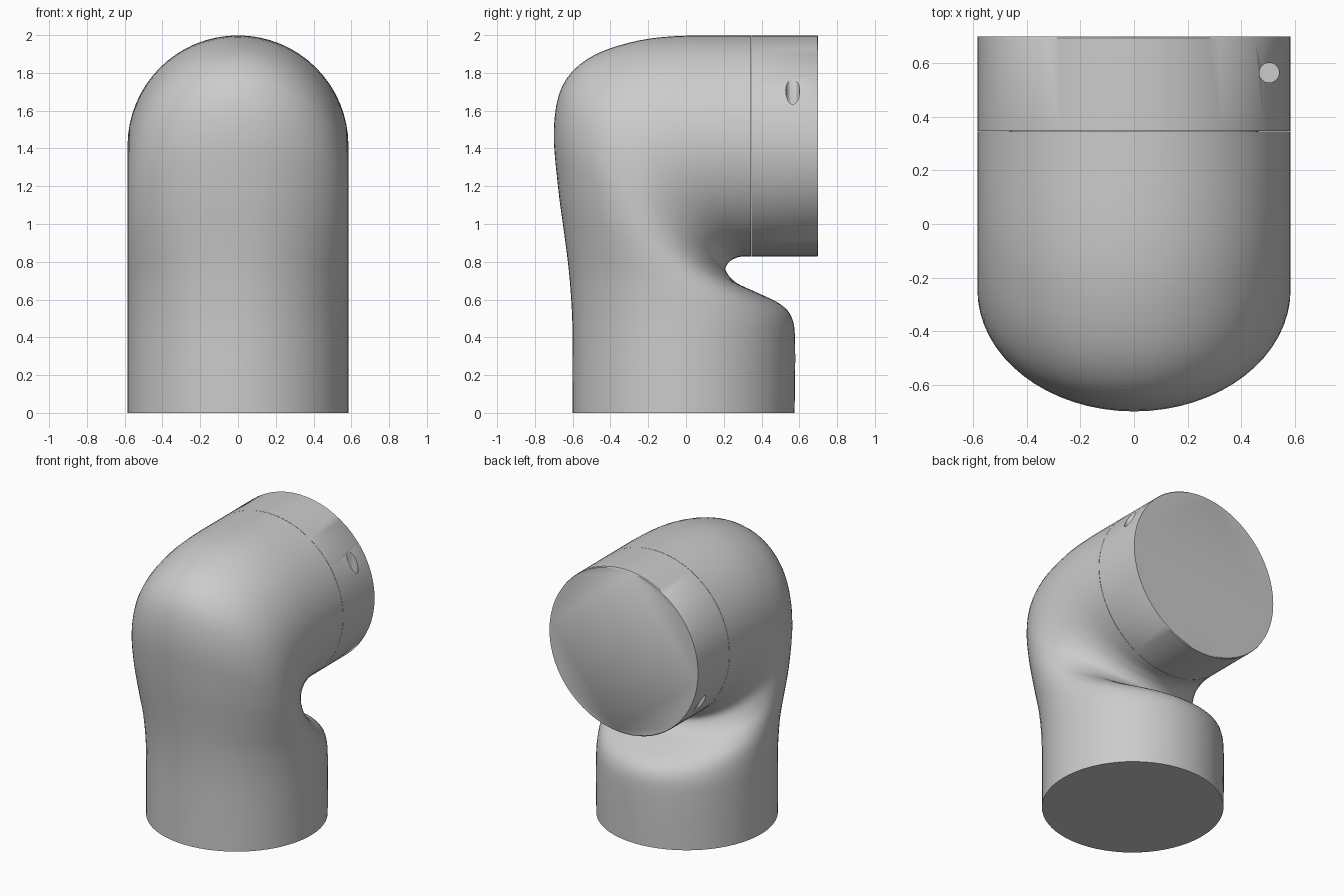
import bpy, bmesh, math
from mathutils import Vector

if "Cube" in bpy.data.objects:
    bpy.data.objects.remove(bpy.data.objects["Cube"])

R, ZC, SIDES, STEPS = 0.585, 1.413, 64, 4

# Paired profile points of the bend: outer (y, z), inner (y, z)
PAIRS = [
    (-.60, 0, .575, 0), (-.60, .36, .578, .36), (-.605, .55, .562, .50),
    (-.62, .75, .50, .575), (-.645, .95, .38, .635), (-.678, 1.2, .265, .69),
    (-.70, 1.5, .21, .755), (-.655, 1.73, .23, .80), (-.52, 1.875, .27, .822),
    (-.30, 1.96, .30, .828), (-.05, 1.995, .325, .828), (.345, 1.998, .345, .828)]


def spline(points, steps):
    p = [Vector(q) for q in points]
    p = [2 * p[0] - p[1]] + p + [2 * p[-1] - p[-2]]
    out = []
    for i in range(1, len(p) - 2):
        a, b, c, d = p[i - 1:i + 3]
        for k in range(steps):
            t = k / steps
            out.append(0.5 * (2 * b + (c - a) * t + (2 * a - 5 * b + 4 * c - d) * t * t
                              + (3 * b - 3 * c + d - a) * t ** 3))
    return out + [p[-2]]


def loft(name, pairs):
    bm = bmesh.new()
    rings = []
    for oy, oz, iy, iz in pairs:
        ring = []
        for k in range(SIDES):
            a = 2 * math.pi * k / SIDES
            c = math.cos(a) / 2
            ring.append(bm.verts.new((R * math.sin(a), (oy + iy) / 2 + (iy - oy) * c,
                                      (oz + iz) / 2 + (iz - oz) * c)))
        rings.append(ring)
    for r0, r1 in zip(rings, rings[1:]):
        for k in range(SIDES):
            j = (k + 1) % SIDES
            bm.faces.new((r0[k], r0[j], r1[j], r1[k]))
    bm.faces.new(rings[0])
    bm.faces.new(rings[-1])
    bmesh.ops.recalc_face_normals(bm, faces=bm.faces)
    mesh = bpy.data.meshes.new(name)
    bm.to_mesh(mesh)
    bm.free()
    ob = bpy.data.objects.new(name, mesh)
    bpy.context.collection.objects.link(ob)
    return ob


def smooth(ob):
    bpy.ops.object.select_all(action='DESELECT')
    ob.select_set(True)
    bpy.context.view_layer.objects.active = ob
    bpy.ops.object.shade_smooth_by_angle(angle=math.radians(40))


# Elbow body
smooth(loft("elbow_body", spline(PAIRS, STEPS)))

# End collar with a tiny chamfer on its outer rim
collar = loft("end_collar", [(y, ZC + r, y, ZC - r) for y, r in
                             ((.347, R), (.695, R), (.70, R - .006))])

# Two opposite pin holes in the collar
for i, s in enumerate((1, -1)):
    bpy.ops.mesh.primitive_cylinder_add(vertices=32, radius=.037, depth=.4,
                                        location=(s * .505, .565, ZC + s * .36))
    cutter = bpy.context.object
    cutter.name = f"pin_hole_cutter_{i + 1}"
    cutter.hide_render = True
    cutter.display_type = 'WIRE'
    mod = collar.modifiers.new("pin_hole", 'BOOLEAN')
    mod.object = cutter
    mod.operation = 'DIFFERENCE'
    mod.solver = 'EXACT'
    bpy.context.view_layer.objects.active = collar
    bpy.ops.object.modifier_apply(modifier=mod.name)
    bpy.data.objects.remove(cutter)
smooth(collar)
